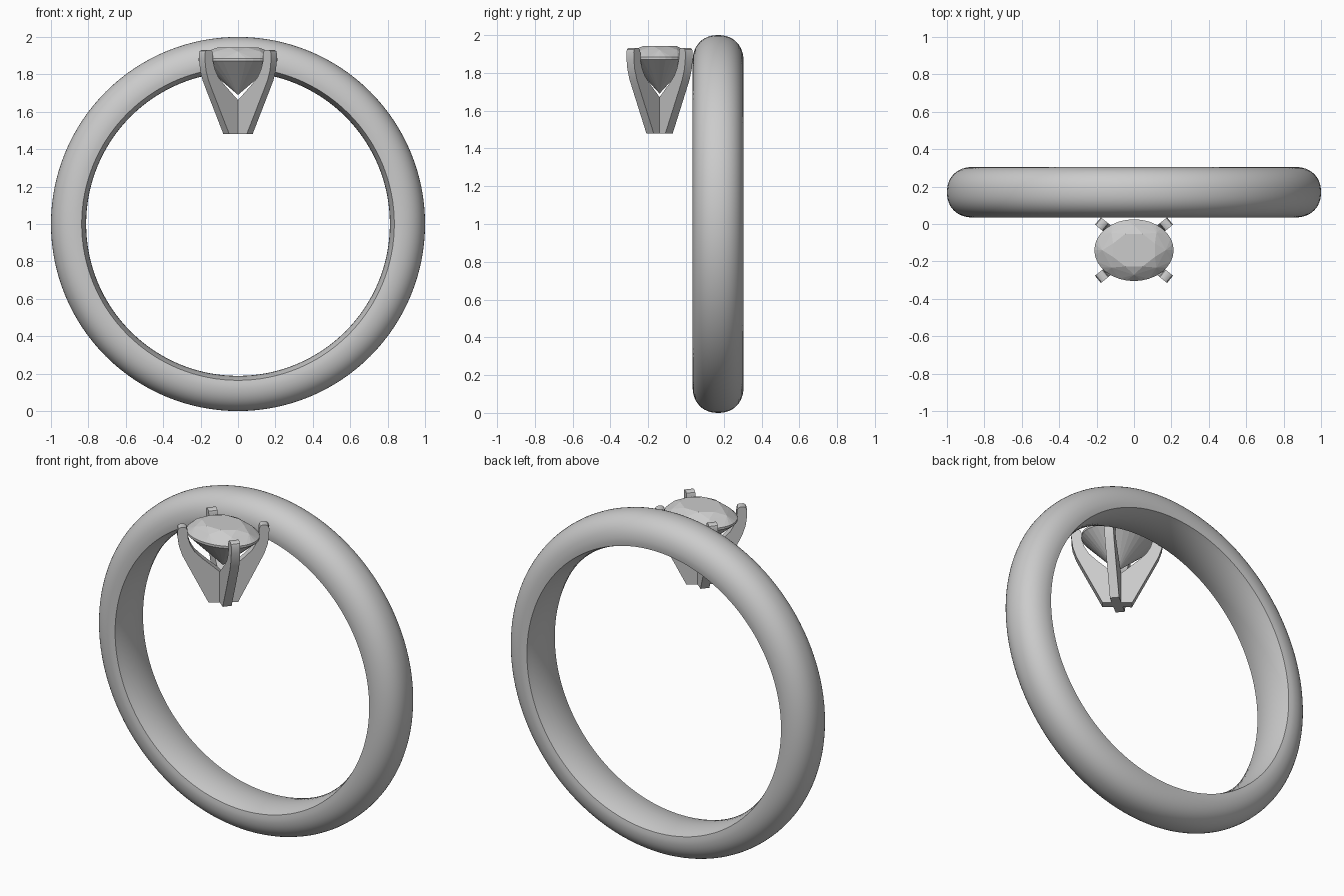
import bpy, bmesh, math
from math import sin, cos, pi, radians
from mathutils import Vector

if "Cube" in bpy.data.objects:
    bpy.data.objects.remove(bpy.data.objects["Cube"])


def finish(bm, name, angle):
    bmesh.ops.recalc_face_normals(bm, faces=bm.faces)
    me = bpy.data.meshes.new(name)
    bm.to_mesh(me)
    bm.free()
    ob = bpy.data.objects.new(name, me)
    bpy.context.collection.objects.link(ob)
    if angle:
        me.shade_smooth()
        me.set_sharp_from_angle(angle=radians(angle))
    return ob


# Band: rounded outside, slightly domed comfort-fit inside, lathed about y
BAND_Y, BAND_Z, HALF_W = 0.17, 1.0, 0.135
profile = []
for i in range(25):
    a = pi * i / 24
    c, s = cos(a), sin(a)
    e = 2 / 2.2
    profile.append((math.copysign(abs(c) ** e, c) * HALF_W,
                    0.86 + 0.14 * max(s, 0) ** e))
for i in range(9):
    t = -1 + 2 * i / 8
    profile.append((t * 0.131, 0.812 + 0.024 * t * t))

bm = bmesh.new()
SEGS = 128
rings = []
for k in range(SEGS):
    a = 2 * pi * k / SEGS
    rings.append([bm.verts.new((r * sin(a), BAND_Y + y, BAND_Z + r * cos(a)))
                  for y, r in profile])
n = len(profile)
for k in range(SEGS):
    p, q = rings[k], rings[(k + 1) % SEGS]
    for i in range(n):
        j = (i + 1) % n
        bm.faces.new((p[i], p[j], q[j], q[i]))
finish(bm, "band", 40)

# Oval gemstone: faceted hull of table, crown, girdle and culet
STONE_Y = -0.14
bm = bmesh.new()
for count, scale, z, turn in ((8, 0.57, 1.943, 0.5), (8, 0.8, 1.922, 0),
                              (32, 1, 1.885, 0), (32, 1, 1.872, 0)):
    for i in range(count):
        a = 2 * pi * (i + turn) / count
        bm.verts.new((0.212 * scale * cos(a), STONE_Y + 0.165 * scale * sin(a), z))
bm.verts.new((0, STONE_Y, 1.69))
bmesh.ops.convex_hull(bm, input=bm.verts)
bmesh.ops.dissolve_limit(bm, angle_limit=0.01, verts=bm.verts, edges=bm.edges)
finish(bm, "gemstone", 0)

# Four prongs: side profile (distance from stone axis, height), extruded to a bar
prong = [(0, 1.48), (0.08, 1.48), (0.19, 1.70), (0.222, 1.765), (0.24, 1.82),
         (0.247, 1.87), (0.248, 1.91), (0.243, 1.924), (0.232, 1.931),
         (0.208, 1.931), (0.198, 1.924), (0.193, 1.91), (0.192, 1.87),
         (0.178, 1.825), (0.155, 1.785), (0.115, 1.745), (0, 1.645)]
names = ("back_right_prong", "back_left_prong", "front_left_prong", "front_right_prong")
for name, deg in zip(names, (39, 141, 219, 321)):
    a = radians(deg)
    out, side = Vector((cos(a), sin(a), 0)), Vector((-sin(a), cos(a), 0))
    bm = bmesh.new()
    centre = Vector((0, STONE_Y, 0))
    loops = [[bm.verts.new(centre + out * s + side * w + Vector((0, 0, z)))
              for s, z in prong] for w in (-0.025, 0.025)]
    m = len(prong)
    for lp in loops:
        bm.faces.new(lp)
    for i in range(m):
        j = (i + 1) % m
        bm.faces.new((loops[0][i], loops[0][j], loops[1][j], loops[1][i]))
    finish(bm, name, 35)
